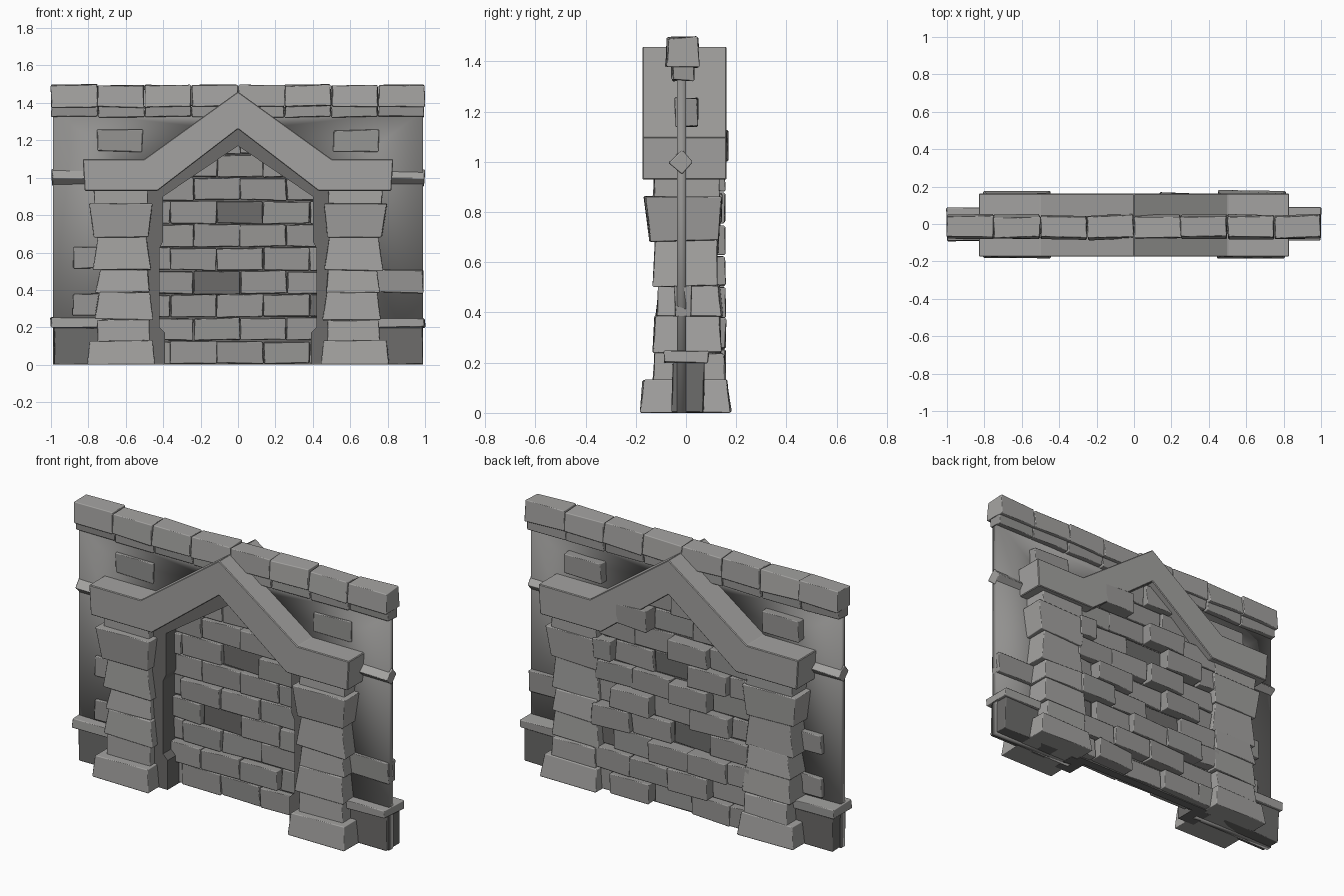
import bpy, bmesh, random
from mathutils import Matrix, Vector

if "Cube" in bpy.data.objects:
    bpy.data.objects.remove(bpy.data.objects["Cube"])

random.seed(4)


def grey(name, v):
    m = bpy.data.materials.new(name)
    m.diffuse_color = (v, v * .985, v * .96, 1)
    m.use_nodes = True
    m.node_tree.nodes["Principled BSDF"].inputs["Base Color"].default_value = m.diffuse_color
    return m


STONE, BRICK, DARK, WALL = (grey("stone", .37), grey("brick", .31),
                            grey("dark_brick", .15), grey("plaster", .29))


def finish(name, bm, bevel, mat, smooth):
    bmesh.ops.recalc_face_normals(bm, faces=bm.faces)
    for f in bm.faces:
        f.smooth = smooth
    me = bpy.data.meshes.new(name)
    bm.to_mesh(me)
    bm.free()
    me.materials.append(mat)
    ob = bpy.data.objects.new(name, me)
    bpy.context.collection.objects.link(ob)
    if bevel:
        m = ob.modifiers.new("worn_edges", 'BEVEL')
        m.width, m.segments, m.harden_normals = bevel, 1, smooth
    return ob


def block(name, x, y, z, top=None, jitter=0.005, bevel=0.005, yaw=0, roll=0, mat=STONE):
    """Hewn stone; top = (x range, y range) for a tapered upper face."""
    bm = bmesh.new()
    bmesh.ops.create_cube(bm, size=1)
    for v in bm.verts:
        i, j, k = (int(c > 0) for c in v.co)
        tx, ty = top if (top and k) else (x, y)
        v.co = Vector((tx[i], ty[j], z[k]))
        v.co += Vector([random.uniform(-jitter, jitter) for _ in range(3)])
        v.co.z = max(v.co.z, 0)
    c = Vector((sum(x) / 2, sum(y) / 2, sum(z) / 2))
    rot = Matrix.Rotation(yaw, 3, 'Z') @ Matrix.Rotation(roll, 3, 'Y')
    if yaw or roll:
        bmesh.ops.rotate(bm, verts=bm.verts, cent=c, matrix=rot)
    return finish(name, bm, bevel, mat, True)


def slab(name, outline, y0, y1, bevel=0.004, mat=STONE, smooth=False):
    """Front outline in x,z extruded from y0 to y1."""
    bm = bmesh.new()
    f = bm.faces.new([bm.verts.new((x, y0, z)) for x, z in outline])
    new = bmesh.ops.extrude_face_region(bm, geom=[f])['geom']
    bmesh.ops.translate(bm, vec=(0, y1 - y0, 0),
                        verts=[v for v in new if isinstance(v, bmesh.types.BMVert)])
    return finish(name, bm, bevel, mat, smooth)


def mirrored(half):
    """Complete a symmetric outline from its right half (apex first)."""
    return half + [(-x, z) for x, z in reversed(half) if abs(x) > 1e-6]


def sided(r, s):
    return r if s > 0 else (-r[1], -r[0])


# thin plaster wall with a pointed opening, softly shaded
slab("plaster_wall", mirrored([(0, 1.25), (.45, .95), (.45, 0), (.99, 0), (.99, 1.36)]),
     -0.035, 0, 0, WALL, True)

# pointed stone hood resting on the pillars
slab("arch_hood", mirrored([(0, 1.46), (.5, 1.1), (.83, 1.1), (.82, .93), (.43, .93), (0, 1.26)]),
     -0.174, 0.162)

# inner door frame with wider foot and shoulder
outer = [(0, 1.29), (.5, .95), (.5, 0)]
inner = [(.39, 0), (.39, .17), (.42, .2), (.42, .62), (.4, .66), (.4, .9), (0, 1.17)]
for s, n in ((1, "right"), (-1, "left")):
    slab("door_frame_" + n, [(s * x, z) for x, z in outer + inner], -0.085, 0.06, 0, DARK)

# pillars: x range, y range, z range, top x range, top y range
tiers = [((.445, .81), (-.18, .18), (0, .13), (.46, .79), (-.17, .16)),
         ((.475, .755), (-.13, .155), (.12, .24), (.475, .75), (-.125, .15)),
         ((.455, .765), (-.135, .145), (.24, .39), (.475, .745), (-.125, .135)),
         ((.475, .76), (-.12, .145), (.385, .51), (.48, .74), (-.11, .13)),
         ((.465, .775), (-.13, .125), (.505, .69), (.49, .75), (-.12, .12)),
         ((.48, .77), (-.145, .13), (.685, .86), (.46, .80), (-.165, .14)),
         ((.48, .765), (-.13, .13), (.85, .94), (.48, .77), (-.13, .13))]
for s, n in ((1, "right"), (-1, "left")):
    for x, y, z, tx, ty in tiers:
        block("pillar_stone_" + n, sided(x, s), y, z, (sided(tx, s), ty))
    # plinth, ledge and diamond string course running to the wall end
    block("plinth_" + n, sided((.6, .985), s), (-.055, .07), (0, .2), mat=DARK)
    block("ledge_" + n, sided((.6, 1.0), s), (-.09, .088), (.2, .25))
    bar = block("string_course_" + n, sided((.6, .995), s), (-.055, .015), (.965, 1.035))
    c = Vector((0, -.02, 1.0))
    bar.data.transform(Matrix.Translation(c) @ Matrix.Rotation(.785, 4, 'X')
                       @ Matrix.Translation(-c))
    # loose brick set in the plaster
    block("wall_brick_" + n, sided((.51, .75), s), (-.045, .045), (1.14, 1.255), mat=BRICK)

# bricks peeping out behind the pillars
block("side_brick", (.7, .99), (-.045, .02), (.385, .505), mat=BRICK)
block("side_brick", (-.88, -.65), (-.05, .02), (.265, .38), mat=BRICK)
block("side_brick", (-.88, -.65), (-.05, .03), (.515, .63), mat=BRICK)

# brick infill: mortar core and staggered courses, some bricks sunk and dark
slab("infill_core", mirrored([(0, 1.24), (.46, .94), (.46, 0)]), .035, .085, 0, DARK)
sunk = {(6, 2), (3, 1), (1, 4), (2, 4)}
for row in range(10):
    z0 = row * .125 + .006
    limit = .5 if z0 < .95 else (1.36 - z0) * .95
    start = -.61 if row % 2 == 0 else -.485
    for k in range(5):
        x0 = max(start + k * .248, -limit)
        x1 = min(start + (k + 1) * .248, limit)
        if x1 - x0 < .06:
            continue
        dark = (row, k) in sunk
        front = .025 if dark else random.choice((-.01, 0, .005, .02))
        back = .095 if dark else random.choice((.1, .125, .14, .155))
        if z0 > .95:
            back = .168 if (row, k) == (8, 3) else min(back, .14)
        block("infill_brick", (x0 + .001, x1 - .001), (front, back), (z0, z0 + .118),
              yaw=random.uniform(-.03, .03), mat=DARK if dark else BRICK)

# coping stones and the smaller course beneath
for k in range(8):
    x0 = -1 + k * .25
    block("coping_stone", (x0, x0 + .249), (-.082, .05), (1.38, 1.495),
          ((x0 + .001, x0 + .248), (-.07, .04)), .005,
          yaw=random.uniform(-.07, .07), roll=random.uniform(-.02, .02))
    block("under_coping", (x0 + .002, x0 + .247), (-.055, .03), (1.325, 1.385), mat=BRICK)
